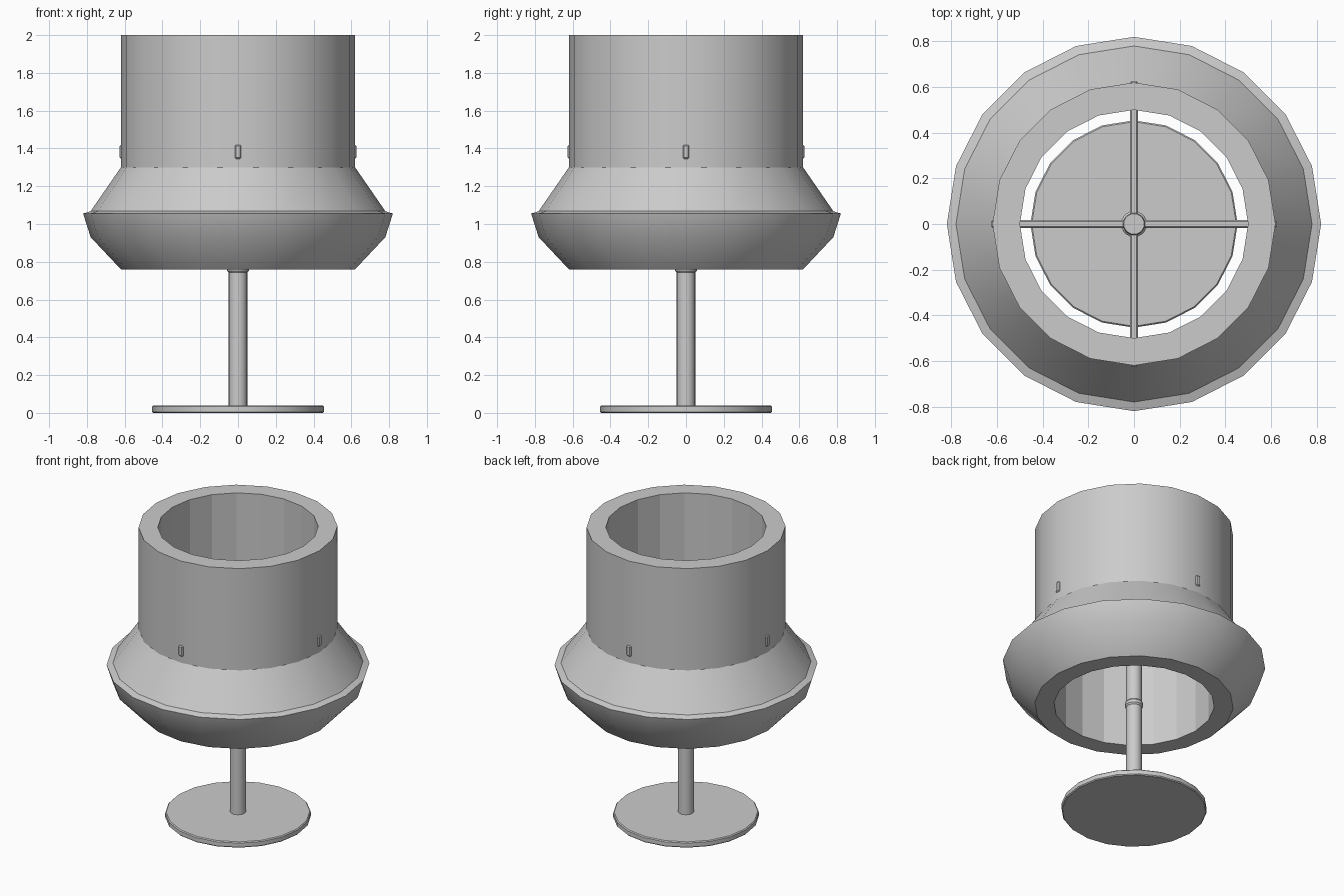
import bpy, bmesh, math

if "Cube" in bpy.data.objects:
    bpy.data.objects.remove(bpy.data.objects["Cube"])

SIDES = 20


def lathe(name, profile, closed=False, flat=()):
    """Revolve (radius, z) points; closed joins last to first, otherwise ends are capped."""
    bm = bmesh.new()
    rings = []
    for r, z in profile:
        rings.append([bm.verts.new((r * math.cos(2 * math.pi * i / SIDES),
                                    r * math.sin(2 * math.pi * i / SIDES), z))
                      for i in range(SIDES)])
    n = len(rings)
    for k in range(n if closed else n - 1):
        a, b = rings[k], rings[(k + 1) % n]
        for i in range(SIDES):
            j = (i + 1) % SIDES
            f = bm.faces.new((a[i], a[j], b[j], b[i]))
            f.smooth = k not in flat
    if not closed:
        bm.faces.new(rings[0][::-1])
        bm.faces.new(rings[-1])
    bmesh.ops.recalc_face_normals(bm, faces=bm.faces)
    # sharp creases, smooth around the outside
    for e in bm.edges:
        e.smooth = e.calc_face_angle(0) < math.radians(30)
    me = bpy.data.meshes.new(name)
    bm.to_mesh(me)
    bm.free()
    ob = bpy.data.objects.new(name, me)
    bpy.context.collection.objects.link(ob)
    return ob


def bar(name, size, z):
    """Lightly bevelled box centred on the axis."""
    bm = bmesh.new()
    bmesh.ops.create_cube(bm, size=1)
    bmesh.ops.scale(bm, vec=size, verts=bm.verts)
    bmesh.ops.translate(bm, vec=(0, 0, z), verts=bm.verts)
    bmesh.ops.bevel(bm, geom=bm.edges[:], offset=0.007, segments=1, affect='EDGES')
    me = bpy.data.meshes.new(name)
    bm.to_mesh(me)
    bm.free()
    ob = bpy.data.objects.new(name, me)
    bpy.context.collection.objects.link(ob)
    return ob


# Thick open tube with flared collar; the bore stays faceted
lathe("tube_and_collar",
      [(0.62, 0.76), (0.78, 0.93), (0.82, 1.055), (0.78, 1.068),
       (0.62, 1.30), (0.62, 2.0), (0.5, 2.0), (0.5, 0.76)],
      closed=True, flat=(6,))

# Base disc with a softened edge
lathe("base_disc", [(0.448, 0.0), (0.454, 0.006), (0.454, 0.034), (0.448, 0.04)])

# Stem with a small bead
lathe("stem", [(0.049, 0.03), (0.049, 0.742), (0.057, 0.752), (0.057, 0.772),
               (0.049, 0.782), (0.049, 1.42), (0.045, 1.43)])

# Crossed spokes holding the stem inside the tube
bar("spoke_x", (1.254, 0.034, 0.074), 1.382)
bar("spoke_y", (0.034, 1.254, 0.074), 1.382)
